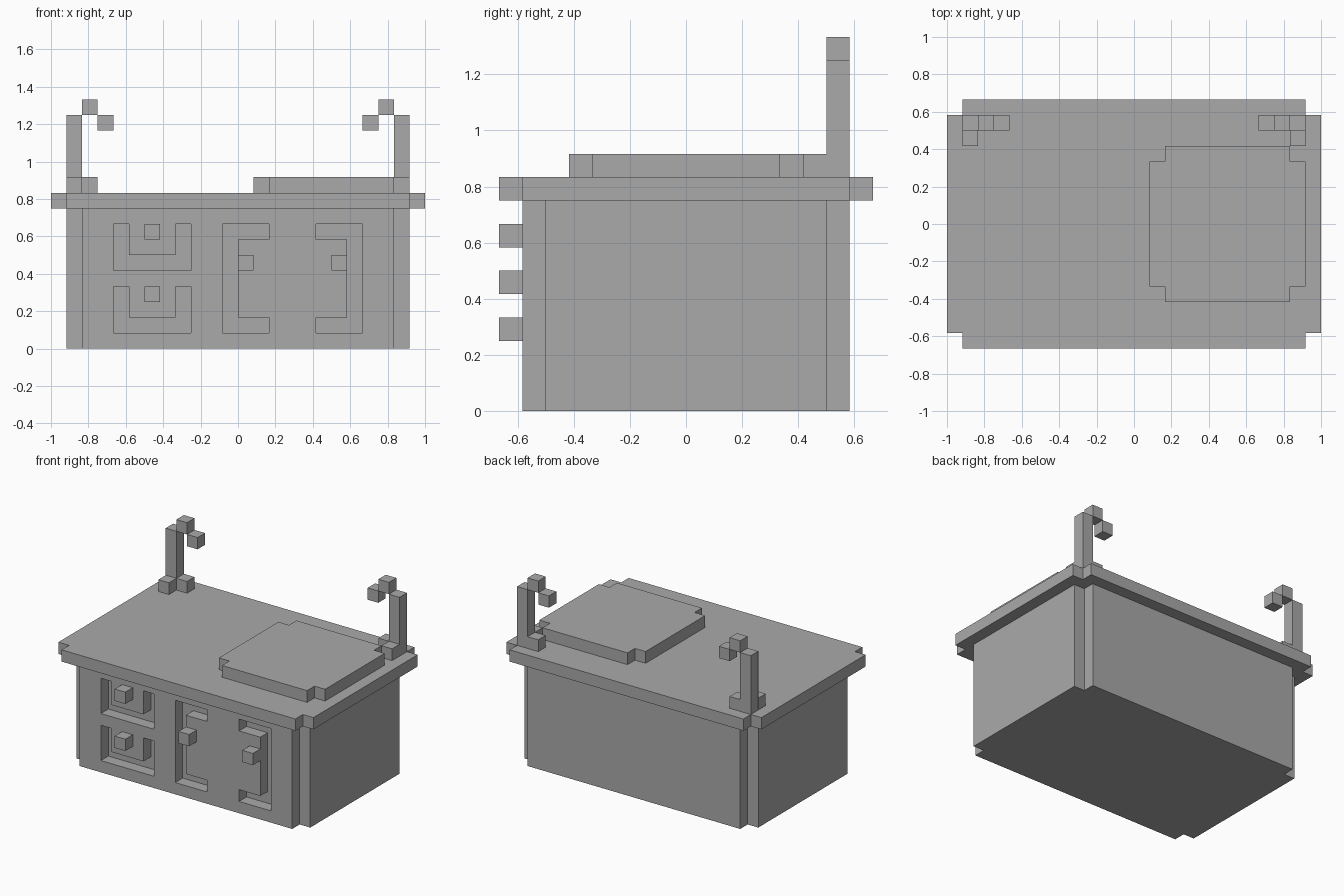
import bpy
import bmesh
from mathutils import Vector

if "Cube" in bpy.data.objects:
    bpy.data.objects.remove(bpy.data.objects["Cube"], do_unlink=True)

U = 1 / 12  # one block of the model's grid

grey = bpy.data.materials.new("plain_grey")
grey.use_nodes = True
grey.diffuse_color = (0.4, 0.4, 0.4, 1)
for node in grey.node_tree.nodes:
    if node.type == "BSDF_PRINCIPLED":
        node.inputs["Base Color"].default_value = grey.diffuse_color


def prism(name, points, start, end, axis="z"):
    """Extrude a flat outline, in blocks, along z or y."""
    bm = bmesh.new()
    place = (lambda a, b: (a, b, start)) if axis == "z" else (lambda a, b: (a, start, b))
    face = bm.faces.new([bm.verts.new(Vector(place(a, b)) * U) for a, b in points])
    new = bmesh.ops.extrude_face_region(bm, geom=[face])["geom"]
    shift = Vector(place(0, 0)).normalized() * 0
    shift["xyz".index(axis)] = (end - start) * U
    bmesh.ops.translate(bm, vec=shift, verts=[g for g in new if isinstance(g, bmesh.types.BMVert)])
    bmesh.ops.recalc_face_normals(bm, faces=bm.faces)
    mesh = bpy.data.meshes.new(name)
    bm.to_mesh(mesh)
    bm.free()
    mesh.materials.append(grey)
    obj = bpy.data.objects.new(name, mesh)
    bpy.context.collection.objects.link(obj)
    return obj


def box(name, x0, x1, y0, y1, z0, z1):
    x0, x1 = sorted((x0, x1))
    return prism(name, [(x0, y0), (x1, y0), (x1, y1), (x0, y1)], z0, z1)


def notched(cx, hx, hy):
    """Rectangle with a one-block notch at each corner."""
    return [(cx + x, y) for x, y in (
        (1 - hx, -hy), (hx - 1, -hy), (hx - 1, 1 - hy), (hx, 1 - hy),
        (hx, hy - 1), (hx - 1, hy - 1), (hx - 1, hy), (1 - hx, hy),
        (1 - hx, hy - 1), (-hx, hy - 1), (-hx, 1 - hy), (1 - hx, 1 - hy))]


# Cabinet, worktop and raised board
cabinet = prism("cabinet", notched(0, 11, 7), 0, 9)
prism("worktop", notched(0, 12, 8), 9, 10)
prism("raised_board", notched(6, 5, 5), 10, 11)

# Grooves that outline the drawers and doors
grooves = []
for z in (1, 5):
    outline = [(-8, z), (-3, z), (-3, z + 3), (-4, z + 3),
               (-4, z + 1), (-7, z + 1), (-7, z + 3), (-8, z + 3)]
    grooves.append(prism("drawer_groove", outline, -8, -6, "y"))
bracket = [(-1, 1), (2, 1), (2, 2), (0, 2), (0, 7), (2, 7), (2, 8), (-1, 8)]
grooves.append(prism("door_groove", bracket, -8, -6, "y"))
grooves.append(prism("door_groove", [(7 - x, z) for x, z in bracket], -8, -6, "y"))

for groove in grooves:
    groove.hide_render = True
    cut = cabinet.modifiers.new("groove_cut", "BOOLEAN")
    cut.operation = "DIFFERENCE"
    cut.solver = "EXACT"
    cut.object = groove
bpy.context.view_layer.update()
graph = bpy.context.evaluated_depsgraph_get()
carved = bpy.data.meshes.new_from_object(cabinet.evaluated_get(graph))
cabinet.modifiers.clear()
cabinet.data = carved
for groove in grooves:
    bpy.data.objects.remove(groove, do_unlink=True)

# Drawer and door knobs
for name, x, z in (("upper_drawer_knob", -6, 7), ("lower_drawer_knob", -6, 3),
                   ("right_door_knob", 0, 5), ("left_door_knob", 6, 5)):
    box(name, x, x + 1, -8, -7, z, z + 1)

# Hooked posts with two small feet each, at the back corners
for side, s in (("right", -1), ("left", 1)):
    box(side + "_post", s * 10, s * 11, 6, 7, 10, 15)
    box(side + "_front_foot", s * 10, s * 11, 5, 6, 10, 11)
    box(side + "_inner_foot", s * 9, s * 10, 6, 7, 10, 11)
    box(side + "_hook_top", s * 9, s * 10, 6, 7, 15, 16)
    box(side + "_hook_tip", s * 8, s * 9, 6, 7, 14, 15)
